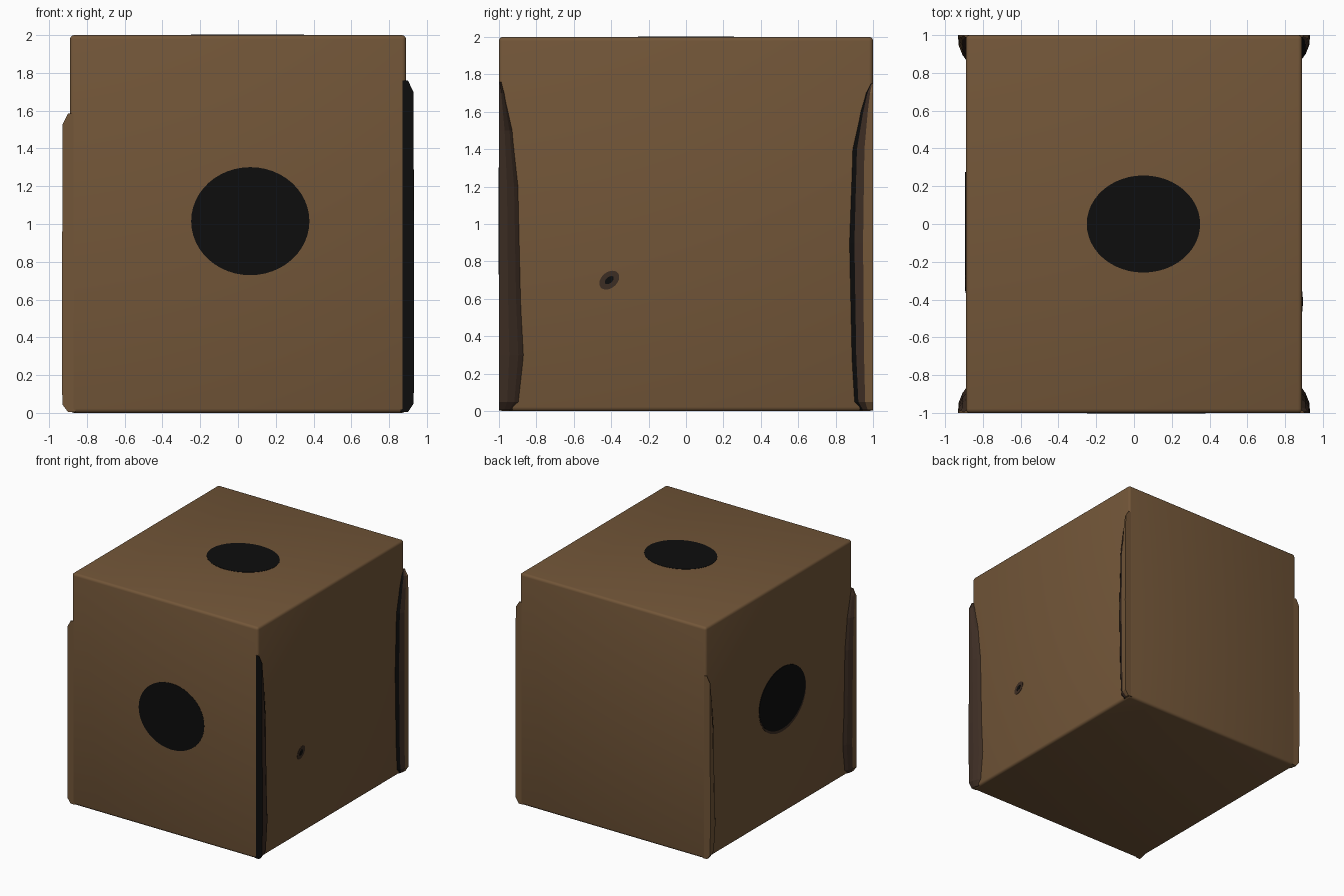
import bpy, bmesh, math
from mathutils import Vector

if "Cube" in bpy.data.objects:
    bpy.data.objects.remove(bpy.data.objects["Cube"])


def material(name, rgb):
    m = bpy.data.materials.new(name)
    m.diffuse_color = (*rgb, 1)
    m.use_nodes = True
    m.node_tree.nodes["Principled BSDF"].inputs["Base Color"].default_value = m.diffuse_color
    return m


BROWN = material("cardboard brown", (0.170, 0.093, 0.040))
DARK = material("dark brown", (0.046, 0.026, 0.017))
BLACK = material("black", (0.004, 0.004, 0.004))


def finish(name, bm, mats):
    bmesh.ops.recalc_face_normals(bm, faces=bm.faces)
    me = bpy.data.meshes.new(name)
    bm.to_mesh(me)
    bm.free()
    ob = bpy.data.objects.new(name, me)
    bpy.context.collection.objects.link(ob)
    for m in mats:
        me.materials.append(m)
    return ob


# main box with softly rounded edges
bm = bmesh.new()
bmesh.ops.create_cube(bm, size=1)
for v in bm.verts:
    v.co = Vector((v.co.x * 1.78, v.co.y * 2, v.co.z * 2 + 1))
bmesh.ops.bevel(bm, geom=bm.edges[:], offset=0.022, segments=3,
                profile=0.5, affect='EDGES')
box = finish("box_body", bm, [BROWN])
bpy.context.view_layer.objects.active = box
box.select_set(True)
bpy.ops.object.shade_smooth_by_angle(angle=math.radians(35))


# raised corner strips: levels are (height, outer x, inner y edge)
def corner_strip(name, sx, sy, levels, strip_mats):
    bm = bmesh.new()
    rings = []
    for z, xo, yi in levels:
        w, t = 0.999 - yi, xo - 0.885
        pts = [(0.86, 0.999), (xo, 0.999), (xo - 0.1 * t, 0.999 - 0.4 * w),
               (xo - 0.5 * t, 0.999 - 0.75 * w), (0.885, yi), (0.86, yi)]
        rings.append([bm.verts.new((sx * x, sy * y, z)) for x, y in pts])
    for a, b in zip(rings, rings[1:]):
        for i in range(6):
            j = (i + 1) % 6
            f = bm.faces.new((a[i], a[j], b[j], b[i]))
            f.material_index = strip_mats[min(i, 3)]
    for r in (rings[0], rings[-1]):
        bm.faces.new(r)
    finish(name, bm, [BROWN, DARK, BLACK])


front = [(0.005, 0.90, 0.93), (0.05, 0.93, 0.89), (0.3, 0.932, 0.862),
         (0.6, 0.932, 0.878), (1.2, 0.93, 0.892), (1.5, 0.93, 0.925),
         (1.70, 0.928, 0.97), (1.76, 0.90, 0.987)]
back = [(0.005, 0.90, 0.93), (0.05, 0.93, 0.895), (0.3, 0.93, 0.88),
        (0.9, 0.932, 0.867), (1.4, 0.93, 0.885), (1.6, 0.928, 0.93),
        (1.70, 0.925, 0.96), (1.75, 0.895, 0.987)]
left = [(z * 0.9, x, y) for z, x, y in front]
corner_strip("front_right_strip", 1, -1, front, (2, 1, 1, 1))
corner_strip("back_right_strip", 1, 1, back, (0, 0, 1, 2))
corner_strip("front_left_strip", -1, -1, left, (0, 0, 1, 1))
corner_strip("back_left_strip", -1, 1, left, (0, 0, 0, 1))


# painted spots: thin oval plates lying on a face
def spot(name, centre, u, v, mat, tilt=0, n=48):
    c, u, v = Vector(centre), Vector(u), Vector(v)
    normal = u.cross(v).normalized()
    bm = bmesh.new()
    pts = []
    for k in range(n):
        a = 2 * math.pi * k / n
        p, q = math.cos(a) * u.length, math.sin(a) * v.length
        pts.append(c + u.normalized() * (p * math.cos(tilt) - q * math.sin(tilt))
                   + v.normalized() * (p * math.sin(tilt) + q * math.cos(tilt)))
    lo = [bm.verts.new(p - normal * 0.002) for p in pts]
    hi = [bm.verts.new(p + normal * 0.002) for p in pts]
    bm.faces.new(lo)
    bm.faces.new(hi)
    for k in range(n):
        bm.faces.new((lo[k], lo[k - 1], hi[k - 1], hi[k]))
    finish(name, bm, [mat])


spot("front_spot", (0.065, -1, 1.015), (0.313, 0, 0), (0, 0, 0.286), BLACK)
spot("top_spot", (0.05, 0, 2), (0.30, 0, 0), (0, 0.257, 0), BLACK)
spot("left_spot_rim", (-0.89, -0.045, 0.985), (0, 0.32, 0), (0, 0, 0.275), DARK)
spot("left_spot", (-0.892, -0.04, 1.0), (0, 0.315, 0), (0, 0, 0.265), BLACK)
spot("right_dot_rim", (0.89, -0.41, 0.70), (0, 0.06, 0), (0, 0, 0.042), DARK, 0.7)
spot("right_dot", (0.892, -0.41, 0.70), (0, 0.028, 0), (0, 0, 0.016), BLACK, 0.7)
